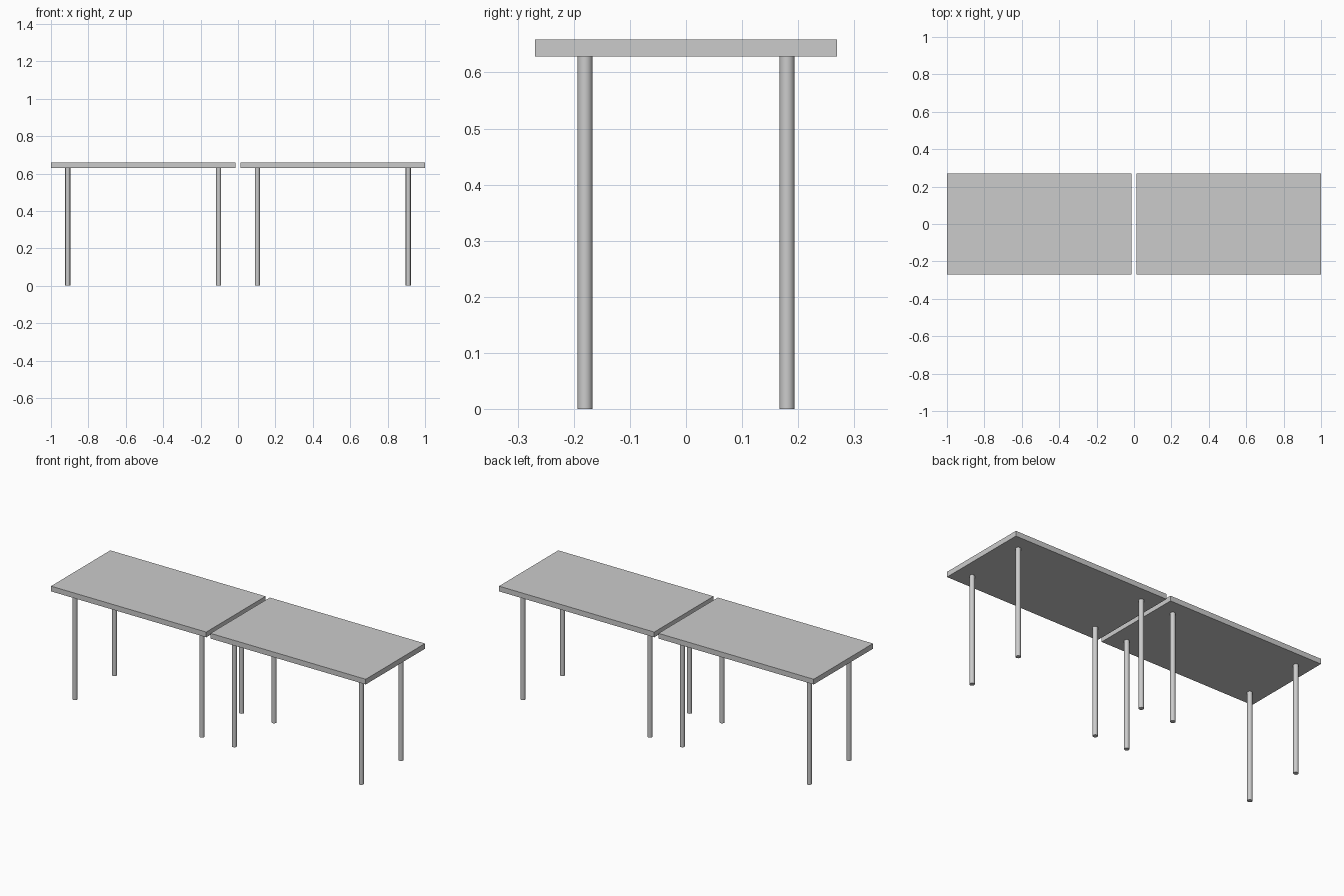
import bpy

if "Cube" in bpy.data.objects:
    bpy.data.objects.remove(bpy.data.objects["Cube"])

TOP_W, TOP_D = 0.9865, 0.538      # table top size
LEG_H, TOP_Z = 0.6285, 0.6585     # underside and upper face heights
LEG_R = 0.0134
CENTRE_X = 1 - TOP_W / 2          # offset of each table from the middle
LEG_DX, LEG_DY = 0.4035, 0.18


def table_top(name, x):
    bpy.ops.mesh.primitive_cube_add(size=1, location=(x, 0, (LEG_H + TOP_Z) / 2))
    ob = bpy.context.object
    ob.name = name
    ob.scale = (TOP_W, TOP_D, TOP_Z - LEG_H)
    bpy.ops.object.transform_apply(location=False, rotation=False, scale=True)


def leg(name, x, y):
    bpy.ops.mesh.primitive_cylinder_add(vertices=32, radius=LEG_R, depth=LEG_H,
                                        location=(x, y, LEG_H / 2))
    bpy.context.object.name = name
    bpy.ops.object.shade_smooth_by_angle()


# Two matching tables side by side with a narrow gap
for side, sx in (("left", -1), ("right", 1)):
    cx = sx * CENTRE_X
    table_top(f"{side}_table_top", cx)
    # Four round legs per table
    for end, ex in (("left", -1), ("right", 1)):
        for row, ey in (("front", -1), ("back", 1)):
            leg(f"{side}_table_{row}_{end}_leg", cx + ex * LEG_DX, ey * LEG_DY)
